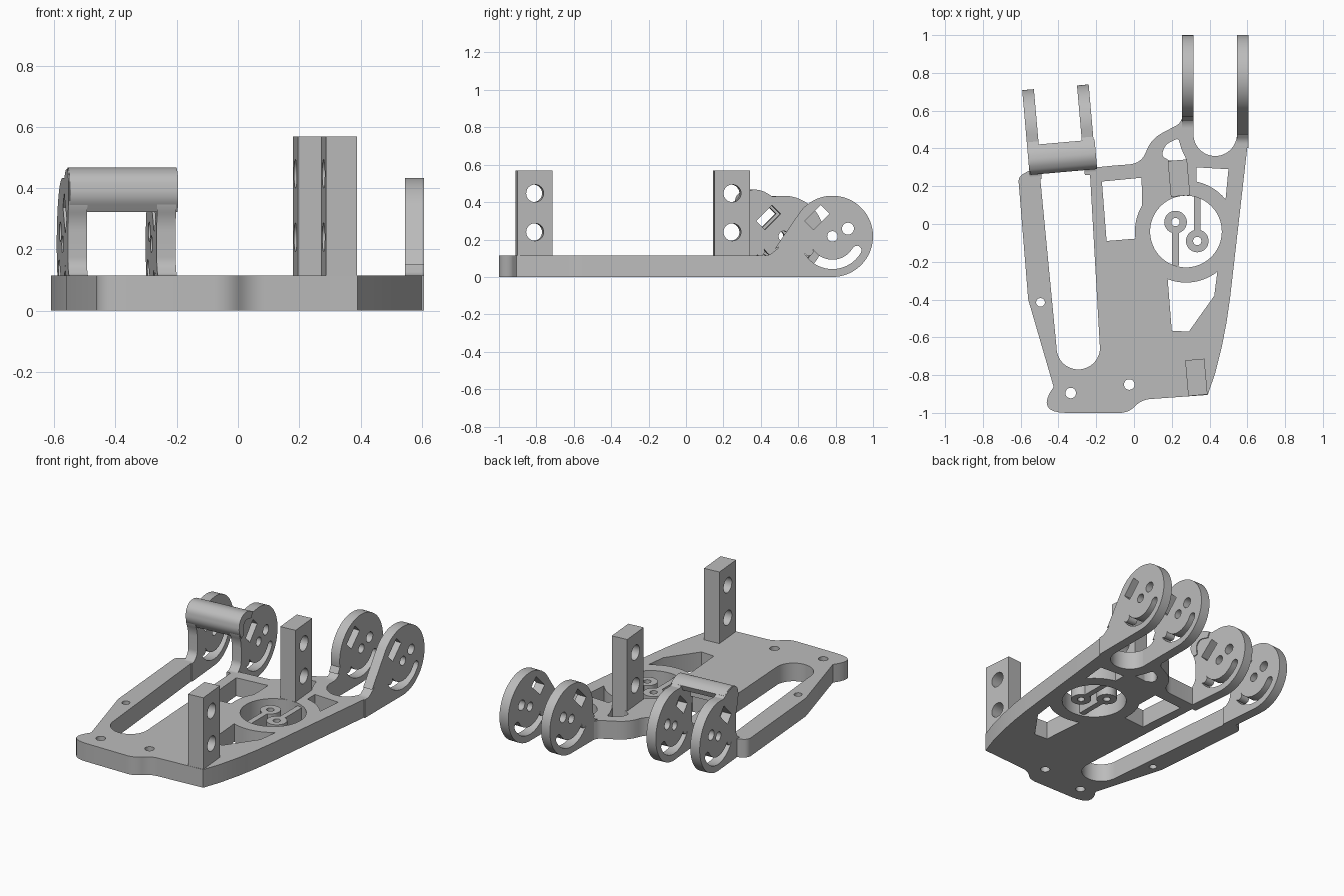
import bpy, bmesh
from math import sin, cos, pi, radians
from mathutils import Matrix, Vector

cube = bpy.data.objects.get("Cube")
if cube:
    bpy.data.objects.remove(cube, do_unlink=True)

grey = bpy.data.materials.new("plain_grey")
grey.use_nodes = True
grey.diffuse_color = (0.5, 0.5, 0.5, 1)
grey.node_tree.nodes["Principled BSDF"].inputs["Base Color"].default_value = (0.5, 0.5, 0.5, 1)

T = 0.115          # plate thickness
TILT = radians(5)  # turn shared by the left half of the bracket
R = 0.217          # ear disc radius
SIDE = Matrix(((0, 0, 1, 0), (1, 0, 0, 0), (0, 1, 0, 0), (0, 0, 0, 1)))


def arc(cx, cy, r, a, b, n=24):
    return [(cx + r * cos(radians(a + (b - a) * i / n)),
             cy + r * sin(radians(a + (b - a) * i / n))) for i in range(n + 1)]


def circle(cx, cy, r, n=32):
    return arc(cx, cy, r, 0, 360, n)[:-1]


def rounded(points):
    """Round the corners of a polygon; a third value in a point is the radius."""
    out = []
    for i, p in enumerate(points):
        if len(p) < 3:
            out.append(p)
            continue
        c = Vector(p[:2])
        a = Vector(points[i - 1][:2]) - c
        b = Vector(points[(i + 1) % len(points)][:2]) - c
        d = min(p[2], a.length * 0.48, b.length * 0.48)
        a, b = c + a.normalized() * d, c + b.normalized() * d
        for k in range(9):
            t = k / 8
            out.append(tuple(a * (1 - t) ** 2 + c * (2 * t * (1 - t)) + b * t * t))
    return out


def extrude(name, loops, depth, matrix):
    """Filled profile with holes, extruded evenly to both sides."""
    curve = bpy.data.curves.new(name, "CURVE")
    curve.dimensions = "2D"
    curve.fill_mode = "BOTH"
    curve.extrude = depth / 2
    for loop in loops:
        s = curve.splines.new("POLY")
        s.points.add(len(loop) - 1)
        for pt, p in zip(s.points, loop):
            pt.co = (p[0], p[1], 0, 1)
        s.use_cyclic_u = True
    tmp = bpy.data.objects.new(name + "_profile", curve)
    bpy.context.collection.objects.link(tmp)
    bpy.context.view_layer.update()
    mesh = bpy.data.meshes.new_from_object(tmp.evaluated_get(bpy.context.evaluated_depsgraph_get()))
    bpy.data.objects.remove(tmp, do_unlink=True)
    bm = bmesh.new()
    bm.from_mesh(mesh)
    bmesh.ops.remove_doubles(bm, verts=bm.verts, dist=0.0002)
    bmesh.ops.transform(bm, matrix=matrix, verts=bm.verts)
    bmesh.ops.recalc_face_normals(bm, faces=bm.faces)
    bm.to_mesh(mesh)
    bm.free()
    mesh.name = name
    mesh.materials.clear()
    mesh.materials.append(grey)
    obj = bpy.data.objects.new(name, mesh)
    bpy.context.collection.objects.link(obj)
    bpy.ops.object.select_all(action="DESELECT")
    obj.select_set(True)
    bpy.context.view_layer.objects.active = obj
    bpy.ops.object.shade_smooth_by_angle(angle=radians(30))
    return obj


def flat(z0, z1):
    return z1 - z0, Matrix.Translation((0, 0, (z0 + z1) / 2))


def upright(x, y, turn=0.0):
    return Matrix.Translation((x, y, 0)) @ Matrix.Rotation(turn, 4, "Z") @ SIDE


# Base plate outline, with the open slots at the back
outline = rounded([
    (-0.525, -1.0, 0.17), (-0.03, -1.0, 0.1), (0.04, -0.93, 0.1), (0.39, -0.905),
    (0.43, -0.79), (0.465, -0.65), (0.49, -0.52), (0.51, -0.38), (0.607, 0.47), (0.546, 0.48)])
outline += arc(0.43, 0.475, 0.115, 0, -180)
outline += rounded([
    (0.315, 0.56), (0.255, 0.56), (0.24, 0.53, 0.04), (0.09, 0.45, 0.08), (0.04, 0.32, 0.1),
    (-0.1, 0.31), (-0.2, 0.3), (-0.235, 0.3), (-0.18, -0.66)])
outline += arc(-0.295, -0.655, 0.115, 0, -180)
outline += rounded([(-0.5, 0.28), (-0.56, 0.28), (-0.613, 0.25, 0.03), (-0.56, -0.4)])

# Windows around the central ring, and small screw holes
wx, wy, ring = 0.275, -0.04, 0.27
left_window = [(-0.145, -0.09), (-0.17, 0.225), (0.04, 0.245)] + arc(wx, wy, ring, 149, 188)
front_window = arc(wx, wy, ring, 249, 308) + [(0.425, -0.38), (0.29, -0.57), (0.2, -0.565)]
back_window = arc(wx, wy, ring, 39, 78) + [(0.33, 0.3), (0.5, 0.29)]
small_window = rounded([(0.19, 0.335), (0.145, 0.36, 0.03), (0.165, 0.42, 0.03),
                        (0.235, 0.455, 0.02), (0.25, 0.4), (0.28, 0.335)])
screw_holes = [circle(-0.495, -0.415, 0.023), circle(-0.335, -0.895, 0.028),
               circle(-0.025, -0.85, 0.028)]
extrude("base_plate", [outline, circle(wx, wy, 0.19, 48), left_window, front_window,
                       back_window, small_window] + screw_holes, *flat(0, T))

# Two bosses on arms inside the round opening
for side, bx, by, end in (("left", 0.335, -0.09, 0.145), ("right", 0.22, 0.01, -0.22)):
    extrude(side + "_boss", [circle(bx, by, 0.06), circle(bx, by, 0.022)], *flat(0.01, 0.1))
    start = by + (0.055 if end > by else -0.055)
    arm = [(bx - 0.018, start), (bx + 0.018, start), (bx + 0.018, end), (bx - 0.018, end)]
    extrude(side + "_boss_arm", [arm], *flat(0.01, 0.1))

# Upright posts with two cross holes
for name, x, y in (("front_post", 0.33, -0.812), ("back_post", 0.238, 0.243)):
    body = [(-0.095, 0), (0.095, 0), (0.095, 0.568), (-0.095, 0.568)]
    extrude(name, [body, circle(0, 0.24, 0.047), circle(0, 0.447, 0.047)],
            0.102, upright(x, y, TILT))


# Round ears with a pivot hole, side hole, tilted window and curved slot
def ear(name, x, y, neck, top_angle, turn=0.0):
    body = [(neck[-1][0], 0)] + arc(0, R, R, -90, top_angle, 48) + rounded(neck)
    slot = arc(0, R, 0.175, 212, 330) + arc(0.13, R - 0.075, 0.025, -30, 150, 8)
    slot += arc(0, R, 0.125, 330, 212) + arc(-0.127, R - 0.0795, 0.025, 32, -148, 8)[1:-1]
    c, s = cos(pi / 4), sin(pi / 4)
    window = [(-0.082 + u * c - v * s, 0.318 + u * s + v * c)
              for u, v in ((-0.06, -0.033), (0.06, -0.033), (0.06, 0.033), (-0.06, 0.033))]
    extrude(name, [body, circle(0, R, 0.028), circle(0.083, 0.258, 0.032), window, slot],
            0.062, upright(x, y, turn))


sloped_neck = [(-0.27, 0.17, 0.07), (-0.34, T, 0.05), (-0.38, T)]
curved_neck = [(-0.21, 0.15, 0.03), (-0.25, T, 0.04), (-0.33, T)]
hooked_neck = [(-0.06, 0.43), (-0.115, 0.46, 0.03), (-0.19, 0.465, 0.05), (-0.228, 0.42, 0.04),
               (-0.225, 0.35, 0.03), (-0.2, 0.29, 0.04), (-0.2, 0.15, 0.05), (-0.235, T, 0.03),
               (-0.26, T)]
ear("outer_left_ear", 0.576, 0.783, sloped_neck, 142)
ear("inner_left_ear", 0.285, 0.783, curved_neck, 190)
ear("inner_right_ear", -0.252, 0.52, hooked_neck, 95, TILT)
ear("outer_right_ear", -0.542, 0.495, hooked_neck, 95, TILT)

# Curved bridge joining the two right ears
bridge = rounded([
    (-0.055, 0.322), (-0.085, 0.37, 0.03), (-0.075, 0.44, 0.04), (-0.02, 0.47, 0.04),
    (0.035, 0.462, 0.03), (0.075, 0.44), (0.06, 0.405), (0.0, 0.42, 0.03),
    (-0.035, 0.395, 0.03), (-0.03, 0.33)])
extrude("bridge", [bridge], 0.355, upright(-0.379, 0.357, TILT))
